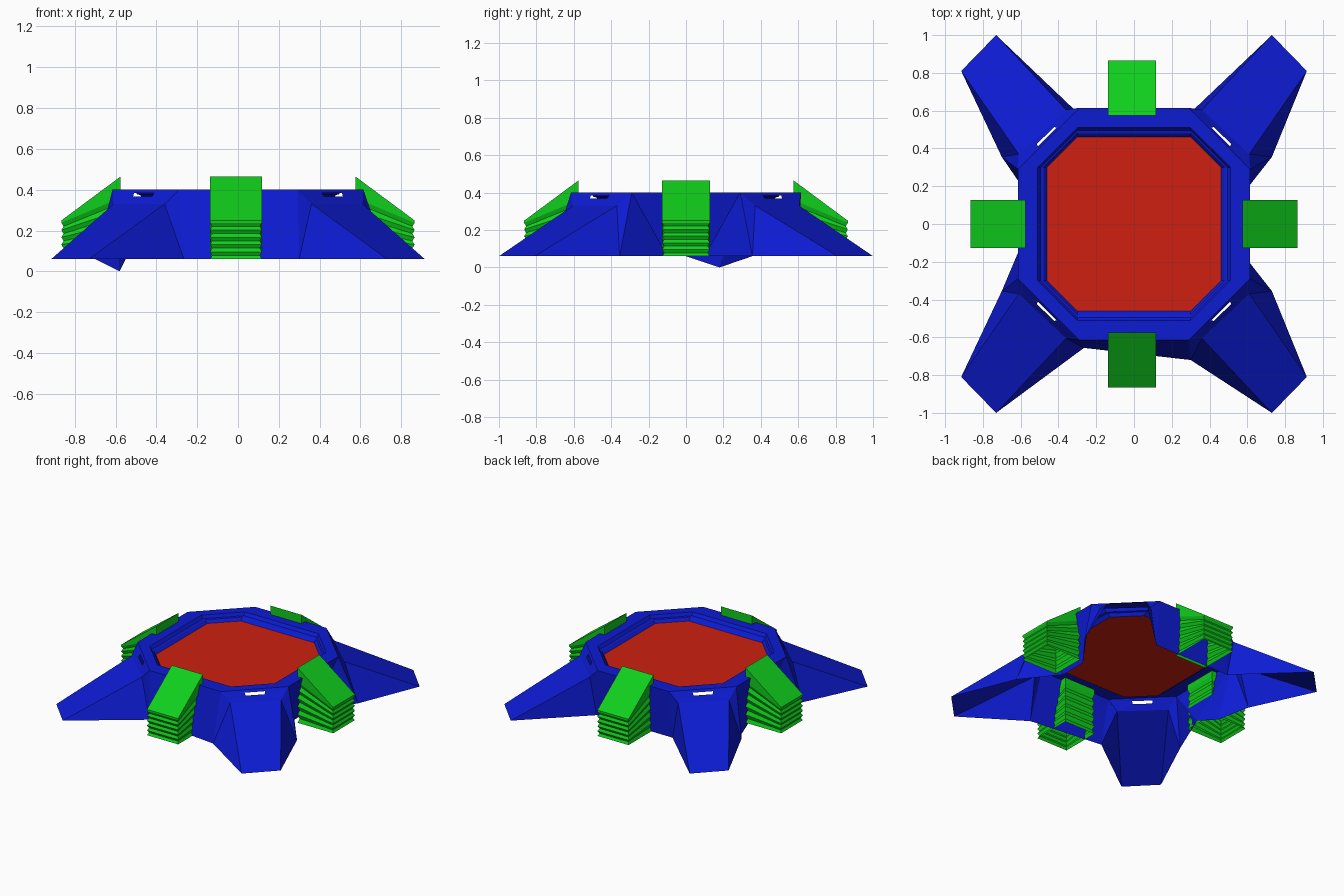
import bpy, bmesh
from mathutils import Vector, Matrix
from math import pi

if "Cube" in bpy.data.objects:
    bpy.data.objects.remove(bpy.data.objects["Cube"])


def material(name, rgb):
    m = bpy.data.materials.new(name)
    m.diffuse_color = (*rgb, 1)
    m.use_nodes = True
    m.node_tree.nodes["Principled BSDF"].inputs["Base Color"].default_value = m.diffuse_color
    return m


BLUE = material("blue", (0.004, 0.011, 0.65))
RED = material("red", (0.61, 0.014, 0.005))
GREEN = material("green", (0.005, 0.62, 0.012))


def build(name, faces, mat):
    """Make a flat shaded object from polygons given as point lists."""
    bm = bmesh.new()
    for f in faces:
        bm.faces.new([bm.verts.new(p) for p in f])
    bmesh.ops.remove_doubles(bm, verts=bm.verts, dist=0.0005)
    bmesh.ops.recalc_face_normals(bm, faces=bm.faces)
    me = bpy.data.meshes.new(name)
    bm.to_mesh(me)
    bm.free()
    me.materials.append(mat)
    ob = bpy.data.objects.new(name, me)
    bpy.context.collection.objects.link(ob)
    return ob


def slotted(a, b, c, d, zlo, zhi):
    """Quad a-b (top), d-c (bottom) with a slot cut in the middle."""
    def at(u, z):
        v = (a.z - z) / (a.z - d.z)
        return a.lerp(b, u).lerp(d.lerp(c, u), v)
    s = [at(0.34, zhi), at(0.66, zhi), at(0.66, zlo), at(0.34, zlo)]
    q = [a, b, c, d]
    return [[q[i], q[(i + 1) % 4], s[(i + 1) % 4], s[i]] for i in range(4)]


# Pad hull: rim, stepped recess, walls and four diagonal legs
rings = [(0.615, 0.29, 0.40), (0.51, 0.30, 0.40), (0.495, 0.30, 0.378),
         (0.48, 0.30, 0.374), (0.46, 0.30, 0.352)]
base_y = {(1, 1): (0.31, 0.60), (-1, 1): (0.31, 0.60),
          (1, -1): (0.30, 0.72), (-1, -1): (0.265, 0.656)}
hull, Q = [], {}
for sx in (1, -1):
    for sy in (1, -1):
        def p(x, y, z):
            return Vector((x * sx, y * sy, z))
        P = [(p(c, h, z), p(h, c, z)) for h, c, z in rings]
        L1, L2 = p(0.36, 0.605, 0.33), p(0.61, 0.37, 0.33)
        T1, T2 = p(0.73, 1.0, 0.06), p(0.915, 0.81, 0.06)
        B1 = p(*base_y[sx, sy], 0.06)
        B2 = p(0.73 if sx > 0 else 0.70, 0.355, 0.06)
        hull += slotted(*P[0], L2, L1, 0.367, 0.384)
        for a, b in zip(P, P[1:]):
            hull.append([*a, b[1], b[0]])
        hull += [[L1, L2, T2, T1], [L1, T1, B1], [L2, T2, B2],
                 [P[0][0], L1, B1], [P[0][1], L2, B2]]
        Q[sx, sy] = (P, B1, B2)

# Straight stretches of rim between the corners
for pair, k in ((((-1, 1), (1, 1)), 0), (((-1, -1), (1, -1)), 0),
                (((1, -1), (1, 1)), 1), (((-1, -1), (-1, 1)), 1)):
    A, B = Q[pair[0]][0], Q[pair[1]][0]
    for i in range(len(rings) - 1):
        hull.append([A[i][k], B[i][k], B[i + 1][k], A[i + 1][k]])

# Front and back walls
for sy in (1, -1):
    l, r = Q[-1, sy], Q[1, sy]
    hull.append([l[0][0][0], r[0][0][0], r[1], l[1]])

# Notched side walls; the left one has a point dropping to the ground
mids = {1: [Vector((0.53, 0.1, 0.06)), Vector((0.53, -0.1, 0.06))],
        -1: [Vector((-0.58, 0.18, 0)), Vector((-0.55, 0, 0.06))]}
for sx in (1, -1):
    u, d = Q[sx, 1], Q[sx, -1]
    pu, pd = u[0][0][1], d[0][0][1]
    a, b = mids[sx]
    hull += [[pu, u[2], a], [pu, a, b], [pu, b, pd], [pd, b, d[2]]]
build("pad_hull", hull, BLUE)

# Landing deck
h, c, z = rings[-1]
build("landing_deck", [[(c, h, z), (h, c, z), (h, -c, z), (c, -h, z),
                        (-c, -h, z), (-h, -c, z), (-h, c, z), (-c, h, z)]], RED)


# Ribbed ramps: a sloping top wedge over fanned layers
def loop(zi, zo, e):
    return [Vector((0.575 + e, -0.127 + e, zi)), Vector((0.865 - e, -0.127 + e, zo)),
            Vector((0.865 - e, 0.127 - e, zo)), Vector((0.575 + e, 0.127 - e, zi))]


levels = 10
loops = [loop(0.465, 0.25, 0)]
for k in range(levels + 1):
    t = k / levels
    loops.append(loop(0.36 - 0.30 * t, 0.238 - 0.178 * t, 0.01 * (k % 2)))
ramp = [loops[0]]
for a, b in zip(loops, loops[1:]):
    ramp += [[a[i], a[(i + 1) % 4], b[(i + 1) % 4], b[i]] for i in range(4)]
for i, side in enumerate(("right", "back", "left", "front")):
    ob = build(side + "_ramp", ramp, GREEN)
    shift = Matrix.Translation((-0.01 * (i % 2), 0, 0))
    ob.data.transform(shift @ Matrix.Rotation(i * pi / 2, 4, 'Z'))
